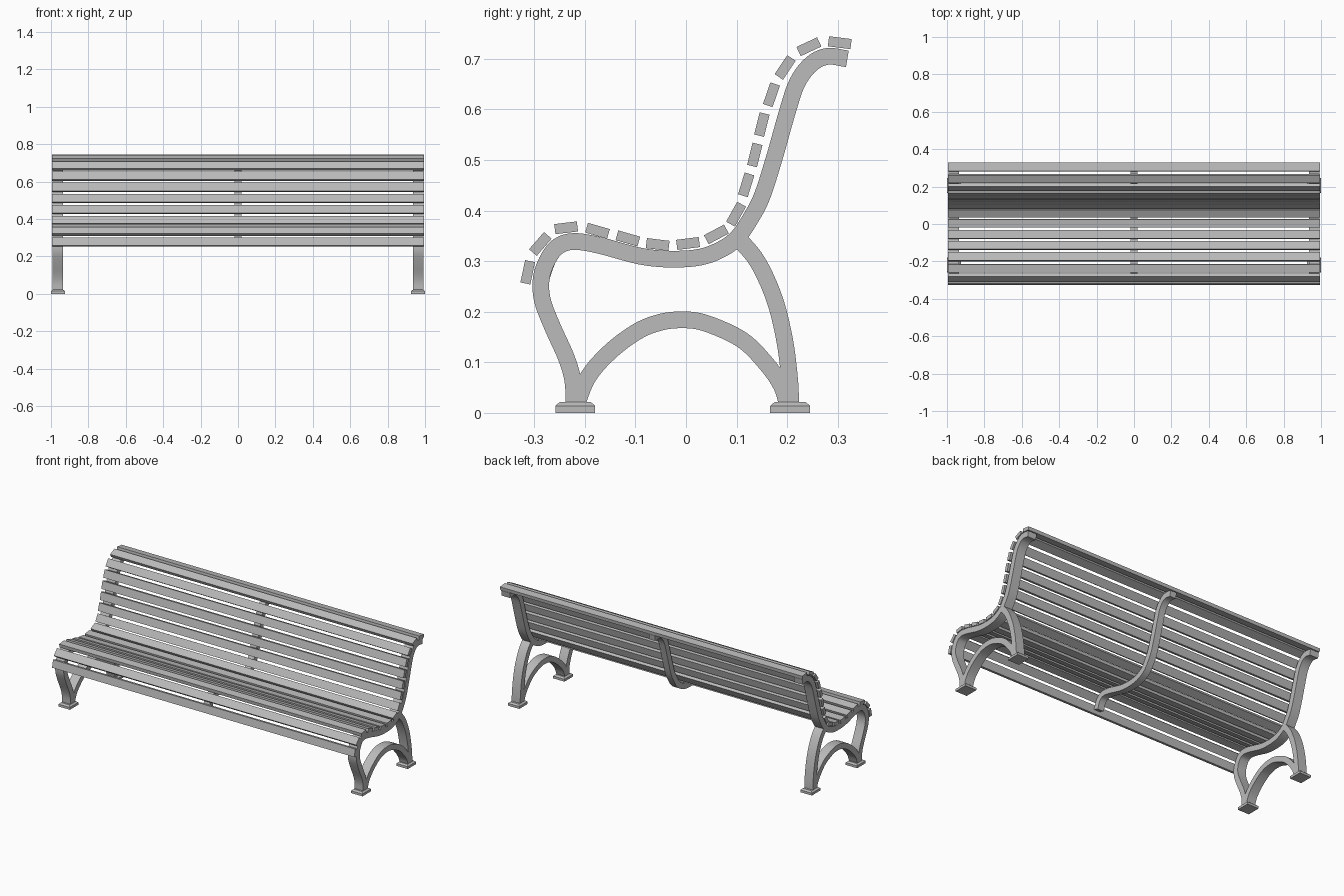
import bpy
import bmesh
from math import radians
from mathutils import Vector, Matrix

cube = bpy.data.objects.get("Cube")
if cube:
    bpy.data.objects.remove(cube, do_unlink=True)

# One grey finish for the whole bench
grey = bpy.data.materials.new("bench grey")
grey.use_nodes = True
COLOUR = (0.5, 0.5, 0.5, 1.0)
grey.diffuse_color = COLOUR
grey.node_tree.nodes["Principled BSDF"].inputs["Base Color"].default_value = COLOUR

END_X = 0.9625        # centre of each end frame
FRAME_WIDTH = 0.056
STRAP_WIDTH = 0.04
BAR = 0.033           # bar thickness seen from the side

# Centre lines in the side plane, as (y, z)
MAIN_LINE = [
    (-.221, .015), (-.224, .065), (-.237, .11), (-.264, .17), (-.284, .223),
    (-.286, .268), (-.272, .306), (-.252, .33), (-.221, .339), (-.17, .331),
    (-.091, .31), (-.03, .304), (.028, .308), (.071, .324), (.102, .347),
    (.128, .385), (.151, .43), (.176, .509), (.2, .594), (.22, .653),
    (.248, .69), (.28, .705), (.319, .7)]
REAR_LEG_LINE = [(.104, .345), (.142, .298), (.175, .225), (.195, .144),
                 (.205, .065), (.207, .015)]
ARCH_LINE = [(-.217, .015), (-.193, .072), (-.15, .121), (-.098, .16),
             (-.055, .178), (-.012, .184), (.037, .178), (.11, .145),
             (.158, .098), (.188, .055), (.201, .015)]

# Slats from front edge to top rail: y, z, tilt in degrees
SLATS = [
    (-.313, .278, 78), (-.288, .334, 49), (-.237, .366, 7), (-.175, .36, -16),
    (-.115, .345, -16), (-.056, .333, -7), (.004, .335, 7), (.06, .353, 28),
    (.099, .393, 61), (.119, .451, 73), (.136, .51, 76), (.15, .57, 76),
    (.169, .629, 71), (.196, .683, 56), (.243, .724, 25), (.304, .732, -7)]


def smooth_line(points, steps=5):
    """Catmull-Rom curve through the points."""
    p = [Vector(q) for q in points]
    p = [2 * p[0] - p[1]] + p + [2 * p[-1] - p[-2]]
    line = []
    for a, b, c, d in zip(p, p[1:], p[2:], p[3:]):
        for i in range(steps):
            t = i / steps
            line.append(0.5 * (2 * b + (c - a) * t
                               + (2 * a - 5 * b + 4 * c - d) * t * t
                               + (3 * b - a - 3 * c + d) * t ** 3))
    return line + [p[-2]]


def finish(bm, name):
    bmesh.ops.recalc_face_normals(bm, faces=bm.faces)
    mesh = bpy.data.meshes.new(name)
    bm.to_mesh(mesh)
    bm.free()
    mesh.materials.append(grey)
    obj = bpy.data.objects.new(name, mesh)
    bpy.context.collection.objects.link(obj)
    return obj


def select_only(obj):
    bpy.ops.object.select_all(action='DESELECT')
    obj.select_set(True)
    bpy.context.view_layer.objects.active = obj


def bar(name, points, x, width):
    """Sweep a rectangular bar along a centre line in the side plane."""
    line = smooth_line(points)
    bm = bmesh.new()
    rings = []
    for i, p in enumerate(line):
        along = (line[min(i + 1, len(line) - 1)] - line[max(i - 1, 0)]).normalized()
        side = Vector((-along.y, along.x)) * BAR / 2
        corners = [(-1, -1), (1, -1), (1, 1), (-1, 1)]
        rings.append([bm.verts.new((x + sx * width / 2, *(p + side * s)))
                      for sx, s in corners])
    for r, q in zip(rings, rings[1:]):
        for k in range(4):
            n = (k + 1) % 4
            bm.faces.new((r[k], r[n], q[n], q[k]))
    bm.faces.new(rings[0])
    bm.faces.new(rings[-1])
    return finish(bm, name)


def shade(obj):
    select_only(obj)
    bpy.ops.object.shade_smooth_by_angle(angle=radians(30))


def box(name, size, place):
    bm = bmesh.new()
    bmesh.ops.create_cube(bm, size=1, matrix=place @ Matrix.Diagonal((*size, 1)))
    return finish(bm, name)


def foot(name, x, y):
    """Square pad with a sloping top."""
    bm = bmesh.new()
    layers = [(.0375, 0), (.0375, .014), (.028, .022)]
    rings = [[bm.verts.new((x + sx * h, y + sy * (h + .002), z))
              for sx, sy in ((-1, -1), (1, -1), (1, 1), (-1, 1))]
             for h, z in layers]
    for r, q in zip(rings, rings[1:]):
        for k in range(4):
            n = (k + 1) % 4
            bm.faces.new((r[k], r[n], q[n], q[k]))
    bm.faces.new(rings[0])
    bm.faces.new(rings[-1])
    return finish(bm, name)


# End frames: main bar, rear leg and arch merged into one casting
for label, sign in (("left", 1), ("right", -1)):
    x = sign * END_X
    frame = bar(label + "_end_frame", MAIN_LINE, x, FRAME_WIDTH)
    for part, line in (("rear_leg", REAR_LEG_LINE), ("arch", ARCH_LINE)):
        piece = bar(label + "_" + part, line, x, FRAME_WIDTH)
        join = frame.modifiers.new("merge", 'BOOLEAN')
        join.operation = 'UNION'
        join.solver = 'EXACT'
        join.object = piece
        select_only(frame)
        bpy.ops.object.modifier_apply(modifier=join.name)
        bpy.data.objects.remove(piece, do_unlink=True)
    shade(frame)
    foot(label + "_front_foot", x, -.219)
    foot(label + "_rear_foot", x, .206)

# Centre strap under the seat and behind the back
shade(bar("centre_strap", MAIN_LINE[5:], 0, STRAP_WIDTH))

# Slats
for i, (y, z, tilt) in enumerate(SLATS):
    place = Matrix.Translation((0, y, z)) @ Matrix.Rotation(radians(tilt), 4, 'X')
    box("slat_%d" % (i + 1), (1.988, .045, .02), place)
